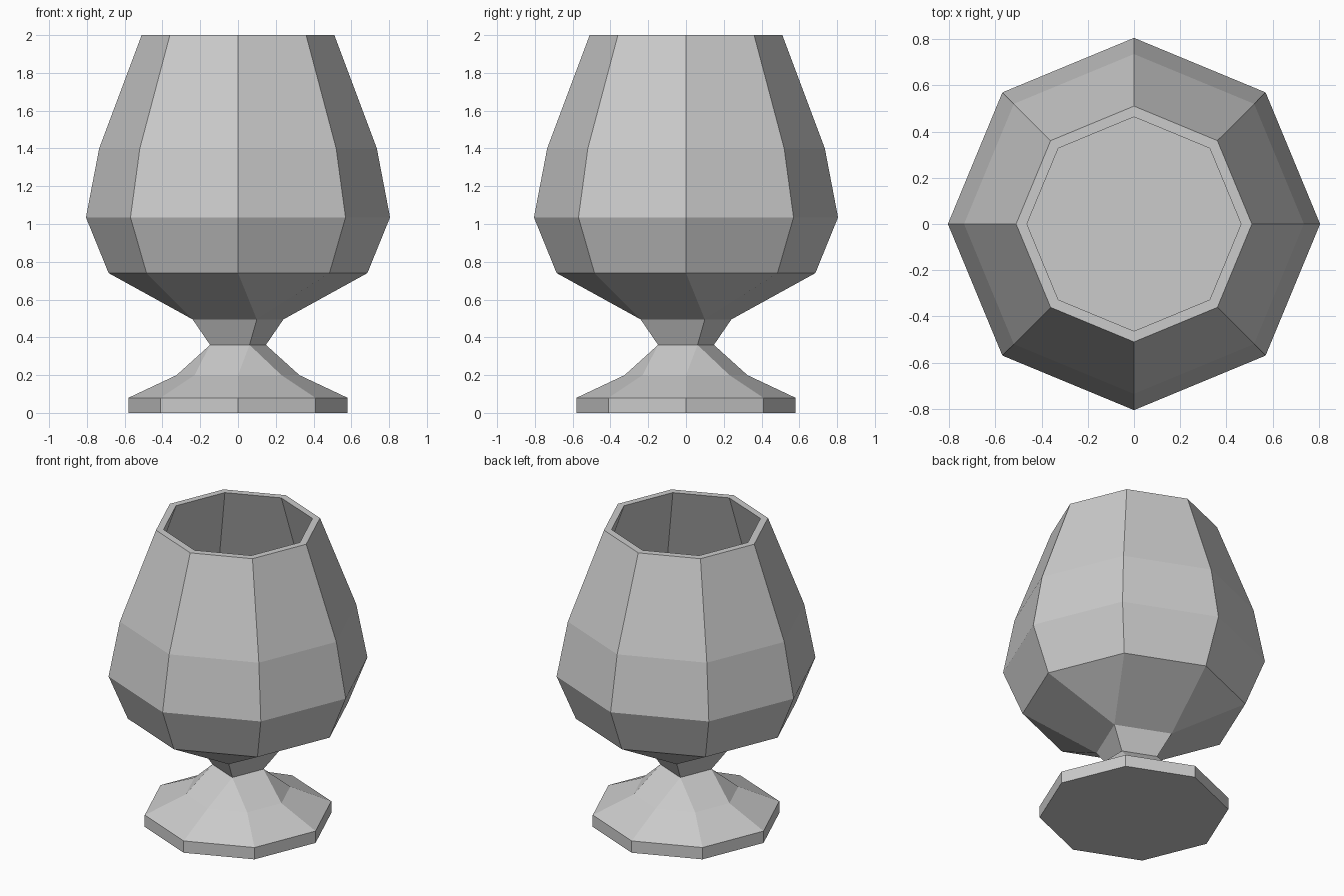
import bpy
import bmesh
import math

default = bpy.data.objects.get("Cube")
if default:
    bpy.data.objects.remove(default, do_unlink=True)

# One plain colour
grey = bpy.data.materials.new("plain_grey")
grey.use_nodes = True
COLOUR = (0.6, 0.6, 0.6, 1)
grey.diffuse_color = COLOUR
grey.node_tree.nodes["Principled BSDF"].inputs["Base Color"].default_value = COLOUR

OCT, SQUARE = 8, 4


def add_ring(bm, sides, radius, z):
    """Eight slots; a square ring shares each corner between two slots."""
    turn = 0 if sides == OCT else math.pi / 8
    verts = []
    for k in range(sides):
        a = turn + math.tau * k / sides
        verts.append(bm.verts.new((radius * math.cos(a), radius * math.sin(a), z)))
    return [verts[k * sides // OCT] for k in range(OCT)]


def lathe(name, profile, cap_start=False, cap_end=False):
    """Skin the rings of a profile, collapsing pairs where octagon meets square."""
    bm = bmesh.new()
    rings = [add_ring(bm, *step) for step in profile]
    for low, high in zip(rings, rings[1:]):
        for i in range(OCT):
            j = (i + 1) % OCT
            corners = list(dict.fromkeys((low[i], low[j], high[j], high[i])))
            if len(corners) > 2:
                bm.faces.new(corners)
    if cap_start:
        bm.faces.new(rings[0][::-1])
    if cap_end:
        bm.faces.new(rings[-1])
    mesh = bpy.data.meshes.new(name)
    bm.to_mesh(mesh)
    bm.free()
    mesh.materials.append(grey)
    obj = bpy.data.objects.new(name, mesh)
    bpy.context.collection.objects.link(obj)
    return obj


# Foot: flat octagonal plate sloping up to the square neck
lathe("foot", [(OCT, 0.58, 0), (OCT, 0.58, 0.08), (OCT, 0.325, 0.2),
               (SQUARE, 0.16, 0.36)], cap_start=True)

# Stem: short flared square neck
lathe("stem", [(SQUARE, 0.16, 0.36), (SQUARE, 0.26, 0.495)])

# Bowl: outer wall up to the rim, then inner wall down to a flat floor
lathe("bowl", [(SQUARE, 0.26, 0.495), (OCT, 0.685, 0.74), (OCT, 0.805, 1.035),
               (OCT, 0.735, 1.4), (OCT, 0.51, 2), (OCT, 0.463, 2),
               (OCT, 0.685, 1.4), (OCT, 0.755, 1.04), (OCT, 0.645, 0.78)],
      cap_end=True)
